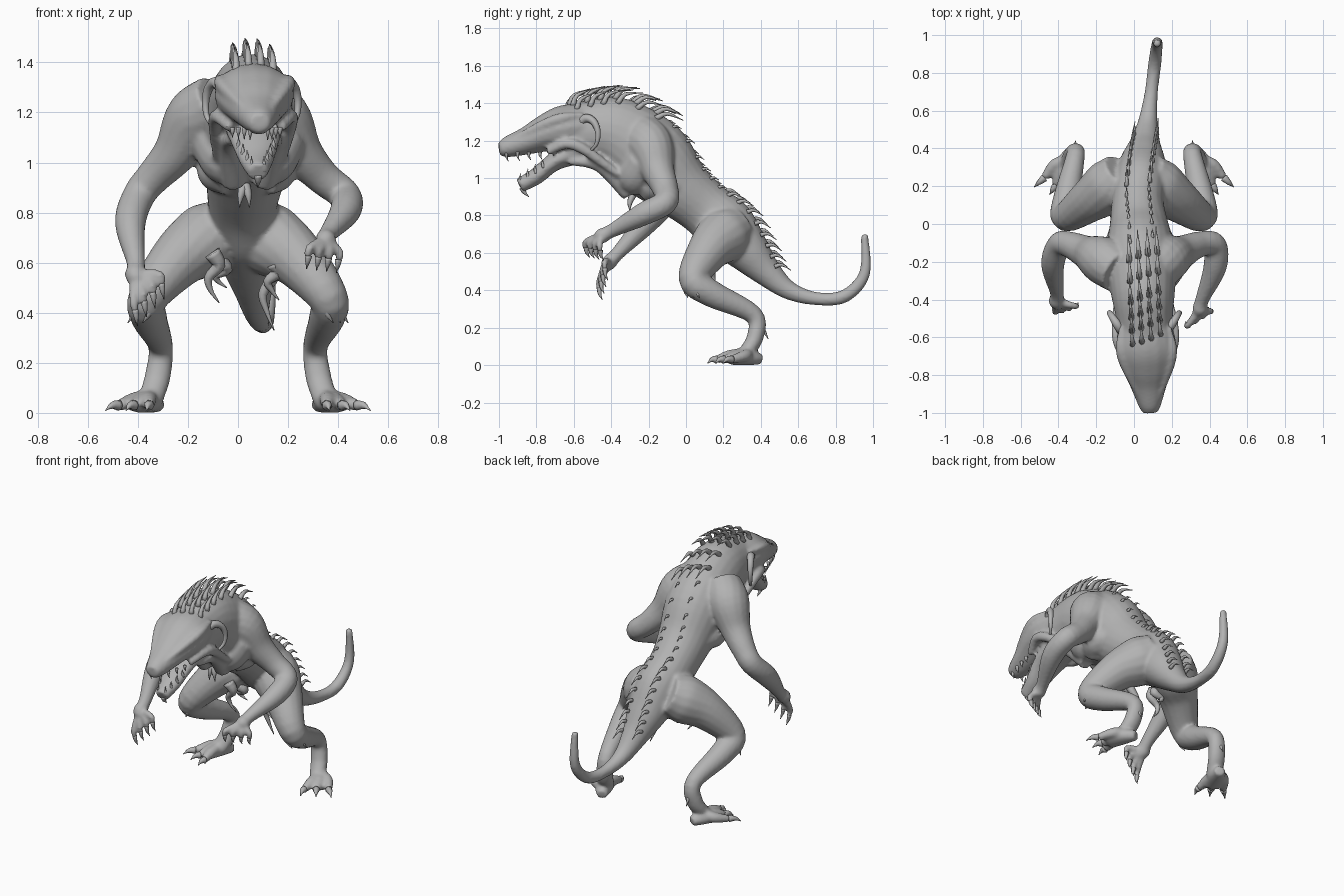
import bpy, bmesh, math
from mathutils import Vector

cube = bpy.data.objects.get("Cube")
if cube:
    bpy.data.objects.remove(cube, do_unlink=True)

GREY = (0.45, 0.45, 0.45, 1)
skin = bpy.data.materials.new("grey skin")
skin.use_nodes = True
skin.diffuse_color = GREY
skin.node_tree.nodes["Principled BSDF"].inputs["Base Color"].default_value = GREY


def smooth_curve(points, steps):
    """Smooth path through points of (x, y, z, half width, half height)."""
    knots = [Vector(q if len(q) == 5 else (*q, q[3])) for q in points]
    knots = [knots[0] * 2 - knots[1]] + knots + [knots[-1] * 2 - knots[-2]]
    path = []
    for before, start, end, after in zip(knots, knots[1:], knots[2:], knots[3:]):
        for step in range(steps):
            t = step / steps
            linear = end - before
            square = 2 * before - 5 * start + 4 * end - after
            cubic = after - before + 3 * (start - end)
            path.append(start + (linear * t + square * t ** 2 + cubic * t ** 3) / 2)
    return path + [knots[-2]]


def ring_frames(points, steps):
    """Centre, side, up, tangent, half width and half height of every ring."""
    path = smooth_curve(points, steps)
    for before, here, after in zip(path[:1] + path, path, path[1:] + path[-1:]):
        centre = Vector(here[:3])
        tangent = Vector((after - before)[:3]).normalized()
        side = Vector((1, 0, 0))
        side = (side - tangent * side.dot(tangent)).normalized()
        yield centre, side, side.cross(tangent), tangent, max(here[3], .002), max(here[4], .002)


def tube(bm, points, steps=5, sides=16):
    rings = []
    for centre, side, up, tangent, width, height in ring_frames(points, steps):
        angles = [math.tau * k / sides for k in range(sides)]
        rings.append([bm.verts.new(centre + side * width * math.cos(a) + up * height * math.sin(a))
                      for a in angles])
    for ring, following in zip(rings, rings[1:]):
        for k in range(sides):
            n = (k + 1) % sides
            bm.faces.new((ring[k], ring[n], following[n], following[k]))
    bm.faces.new(rings[0][::-1])
    bm.faces.new(rings[-1])


def spike(bm, base, along, bend, radius):
    """Curved cone growing from base; bend shifts its tip sideways."""
    base, along, bend = Vector(base), Vector(along), Vector(bend)
    middle, tip = base + along / 2, base + along + bend
    tube(bm, [(*base, radius), (*middle, radius * .65), (*tip, 0)], 3, 7)


def lean(y):
    """Sideways drift of the body's middle line."""
    return .02 + .06 * max(.1 - y, 2 * (y - .1))


def on_midline(profile):
    return [(lean(y), y, *rest) for y, *rest in profile]


def mirrored(points, s):
    return [(s * x, *rest) for x, *rest in points]


def finish(name, bm):
    bmesh.ops.recalc_face_normals(bm, faces=bm.faces)
    mesh = bpy.data.meshes.new(name)
    bm.to_mesh(mesh)
    bm.free()
    mesh.materials.append(skin)
    for face in mesh.polygons:
        face.use_smooth = True
    ob = bpy.data.objects.new(name, mesh)
    bpy.context.collection.objects.link(ob)
    return ob


body, claws, teeth, spines, horns = (bmesh.new() for part in range(5))

# Torso running into the curled tail: y, z, half width, half height
torso = on_midline([
    (-.66, 1.23, .14, .14), (-.5, 1.25, .15, .17), (-.36, 1.23, .17, .2), (-.18, 1.1, .19, .22),
    (-.03, .95, .16, .17), (.1, .84, .14, .15), (.22, .73, .14, .16), (.33, .61, .12), (.43, .5, .08),
    (.55, .4, .05), (.7, .355, .035), (.85, .37, .035), (.955, .49, .03), (.955, .7, .02)])
tube(body, torso, sides=24)

# Blocky skull with snout, and the open lower jaw
tube(body, on_midline([(-.52, 1.28, .14, .12), (-.65, 1.27, .16, .12), (-.75, 1.24, .14, .1),
                       (-.85, 1.2, .1, .075), (-.96, 1.165, .06, .055), (-1, 1.16, .04, .035)]))
tube(body, on_midline([(-.55, 1.16, .12, .08), (-.7, 1.09, .1, .05), (-.8, 1.01, .07, .045),
                       (-.89, .96, .04)]))

for s in (-1, 1):
    # Brow, cheek fold, neck cord, upper and lower chest muscle
    for fold in ([(.05, -.93, 1.21, .01), (.13, -.7, 1.31, .03), (.13, -.55, 1.34, .01)],
                 [(.1, -.74, 1.14, .02), (.15, -.6, 1.18, .03), (.13, -.36, 1.02, .02)],
                 [(.09, -.62, 1.09, .02), (.09, -.46, 1.07, .04), (.06, -.3, .92, .05)],
                 [(.02, -.32, .96, .04), (.08, -.28, 1, .1), (.14, -.22, 1.1, .1)],
                 [(.06, -.22, .93, .07), (.11, -.15, .97, .09), (.1, -.03, .96, .06)]):
        tube(body, [(lean(y) + s * x, y, z, r) for x, y, z, r in fold])

    # Curled side horns
    curl = [(k, math.sin(k * .7 - .7), math.cos(k * .7 - .7)) for k in range(6)]
    tube(horns, [(.055 + s * (.145 + .04 * sine), -.53 + .06 * sine, 1.23 + .09 * cosine, .027 - .004 * k)
                 for k, sine, cosine in curl], 4, 8)

    # Leg from hip to heel, with the sole
    tube(body, mirrored([(.06, .27, .74, .12), (.13, .2, .69, .145), (.24, .12, .61, .115),
                         (.36, .04, .46, .08), (.355, .14, .38, .072), (.31, .36, .27, .05),
                         (.32, .37, .15, .052, .045), (.35, .31, .05, .05, .04)], s))
    tube(body, mirrored([(.32, .4, .03, .03), (.35, .34, .04, .05, .04), (.4, .24, .03, .06, .03)], s))

    # Toes with claws, and knee spurs
    for k in range(3):
        x, y = .355 + .06 * k, .165 + .04 * k
        tube(body, mirrored([(.35, .33, .06, .035), ((x + .36) / 2, y + .07, .05, .032),
                             (x, y, .03, .022)], s))
        spike(claws, (s * x, y, .03), (s * (.01 + .022 * k), -.05, 0), (0, 0, -.02), .022)
        spike(claws, (s * (.35 + .03 * k), .03 * k, .42), (s * .02, 0, -.06), (s * .01, .01, 0), .018)

    # Heel spur and chest prong
    spike(claws, (s * .31, .39, .2), (0, .05, -.03), (0, 0, -.03), .018)
    spike(horns, (lean(0), -.28, .92), (s * .03, -.04, -.1), (-s * .01, .02, 0), .022)

# Dangling belly tendrils: root and length
for x, y, z, length in ((-.1, .05, .64, .2), (-.07, .12, .6, .1), (.12, .12, .62, .29), (.14, .08, .6, .15)):
    tube(horns, [(x + .025 * math.sin(2 * k + x), y + .01 * k, z - length * k / 4, .034 - .008 * k)
                 for k in range(5)], 4, 8)


# Arms share shoulder and elbow; each forearm reaches for its own palm
def arm(s, palm, reach, fan, droop):
    palm, reach, fan, droop = map(Vector, (palm, reach, fan, droop))
    elbow = Vector((.015 + s * .41, -.11, .87))
    forearm = elbow.lerp(palm, .35) + Vector((s * .03, 0, 0))
    wrist = elbow.lerp(palm, .85)
    upper = [(.08, -.25, 1.24, .12), (.17, -.19, 1.17, .125), (.25, -.15, 1.04, .09), (.34, -.11, .94, .07)]
    tube(body, mirrored(upper, s) + [(*elbow, .065), (*forearm, .062), (*wrist, .037),
                                     (*palm, .042), (*(palm + reach / 2), .028)])
    # Four clawed fingers fan out from the palm
    for k in range(4):
        knuckle = palm + reach + fan * (k - 1.5)
        tube(body, [(*palm, .025), (*knuckle, .018), (*(knuckle + droop / 2), .015)], 4, 10)
        spike(claws, knuckle + droop * .4, droop * .7, (0, .012, 0), .015)


arm(1, (.35, -.45, .69), (-.005, -.05, -.04), (.04, .025, -.005), (-.01, .01, -.075))
arm(-1, (-.41, -.41, .55), (.045, -.04, -.05), (.035, .01, .035), (.015, .005, -.09))

# Sparse teeth along both jaws
for s in (-1, 1):
    for k in range(4):
        back = k / 3
        y = -.96 + .18 * back
        spike(teeth, (lean(y) + s * (.035 + .06 * back), y, 1.14), (0, 0, .01 * back - .05), (0, .01, 0), .011)
        y = -.88 + .12 * back
        spike(teeth, (lean(y) + s * (.025 + .045 * back), y, .965 + .09 * back),
              (0, -.015, .06 - .015 * back), (0, .01, 0), .011)
# Chin barb
spike(teeth, (lean(-.9), -.875, .95), (0, .02, -.05), (0, .015, 0), .018)

# Back spines: long on the mane, short on the middle, medium on the hips
for centre, side, up, tangent, width, height in list(ring_frames(torso, 10))[::4]:
    y = centre.y
    if -.62 < y < .45:
        length = .14 if y < -.25 else .045 if y < .12 else .085
        rows = (-.07, -.02, .03, .08) if y < -.25 else (-.06, .06)
        for offset in rows:
            rise = height * (math.sqrt(max(0, 1 - (offset / width) ** 2)) - .04)
            root = centre + side * offset + up * rise + tangent * offset * .3
            spike(spines, root, (up * .8 + tangent * .5) * length,
                  (tangent * .4 - up * .25) * length, .007 + .07 * length)

# Flesh is fused into one smooth surface
flesh = finish("body", body)
fuse = flesh.modifiers.new("fuse", 'REMESH')
fuse.mode = 'VOXEL'
fuse.voxel_size = .011
fuse.use_smooth_shade = True
soften = flesh.modifiers.new("soften", 'SMOOTH')
soften.iterations = 4

for name, bm in (("claws", claws), ("teeth", teeth), ("back_spines", spines), ("horns_and_tendrils", horns)):
    finish(name, bm)
